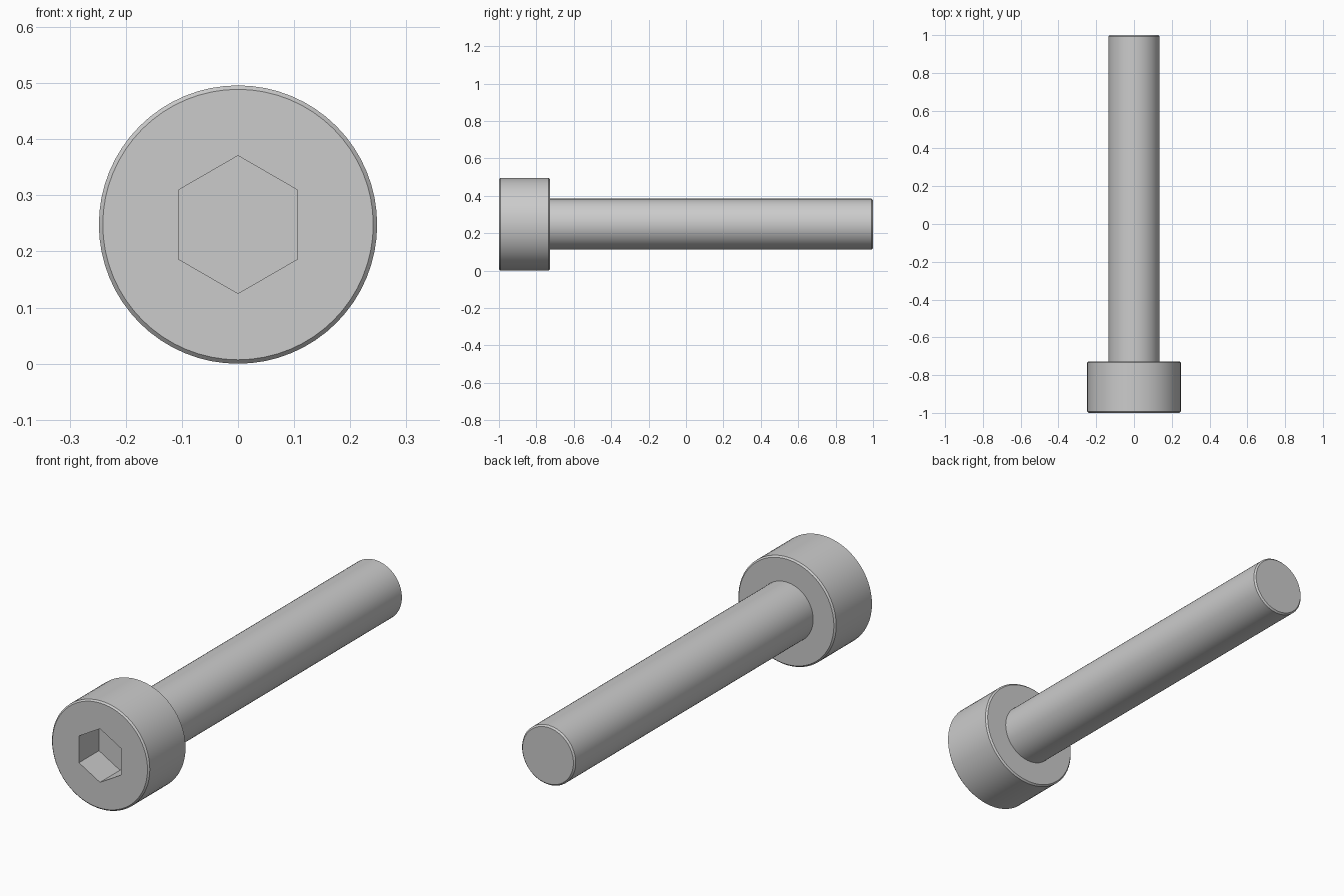
import bpy, bmesh, math

if "Cube" in bpy.data.objects:
    bpy.data.objects.remove(bpy.data.objects["Cube"])

HEAD_R, SHAFT_R, HEX_R = 0.248, 0.136, 0.1228
FRONT, SHOULDER, TIP = -1.0, -0.727, 1.0
SOCKET_DEPTH, CHAMFER = 0.145, 0.007
AXIS_Z = HEAD_R

steel = bpy.data.materials.new("plain_grey_steel")
steel.use_nodes = True
colour = (0.6, 0.6, 0.6, 1)
steel.diffuse_color = colour
steel.node_tree.nodes["Principled BSDF"].inputs["Base Color"].default_value = colour


def revolve(name, profile, sides):
    """Closed solid from (radius, y) points turned about the long axis."""
    bm = bmesh.new()
    rings = []
    for r, y in profile:
        angles = [math.pi / 2 + math.tau * i / sides for i in range(sides)]
        rings.append([bm.verts.new((r * math.cos(a), y, AXIS_Z + r * math.sin(a)))
                      for a in angles])
    for a, b in zip(rings, rings[1:]):
        for i in range(sides):
            j = (i + 1) % sides
            bm.faces.new((a[i], a[j], b[j], b[i]))
    bm.faces.new(rings[0])
    bm.faces.new(rings[-1])
    bmesh.ops.recalc_face_normals(bm, faces=bm.faces)
    mesh = bpy.data.meshes.new(name)
    bm.to_mesh(mesh)
    bm.free()
    mesh.materials.append(steel)
    obj = bpy.data.objects.new(name, mesh)
    bpy.context.collection.objects.link(obj)
    return obj


# Head and shank as one turned solid with chamfered rims
screw = revolve("screw_head_and_shank", [
    (HEAD_R - CHAMFER, FRONT), (HEAD_R, FRONT + CHAMFER),
    (HEAD_R, SHOULDER - CHAMFER), (HEAD_R - CHAMFER, SHOULDER),
    (SHAFT_R, SHOULDER),
    (SHAFT_R, TIP - CHAMFER), (SHAFT_R - CHAMFER, TIP)], 64)

# Hexagonal socket cut into the head
cutter = revolve("socket_cutter", [(HEX_R, FRONT - 0.1), (HEX_R, FRONT + SOCKET_DEPTH)], 6)
cutter.hide_render = True
cut = screw.modifiers.new("hex_socket", "BOOLEAN")
cut.operation = "DIFFERENCE"
cut.solver = "EXACT"
cut.object = cutter

bpy.ops.object.select_all(action="DESELECT")
bpy.context.view_layer.objects.active = screw
screw.select_set(True)
bpy.ops.object.modifier_apply(modifier=cut.name)
bpy.data.objects.remove(cutter)

# Smooth round walls, crisp rims
bpy.ops.object.shade_smooth_by_angle(angle=math.radians(30))
